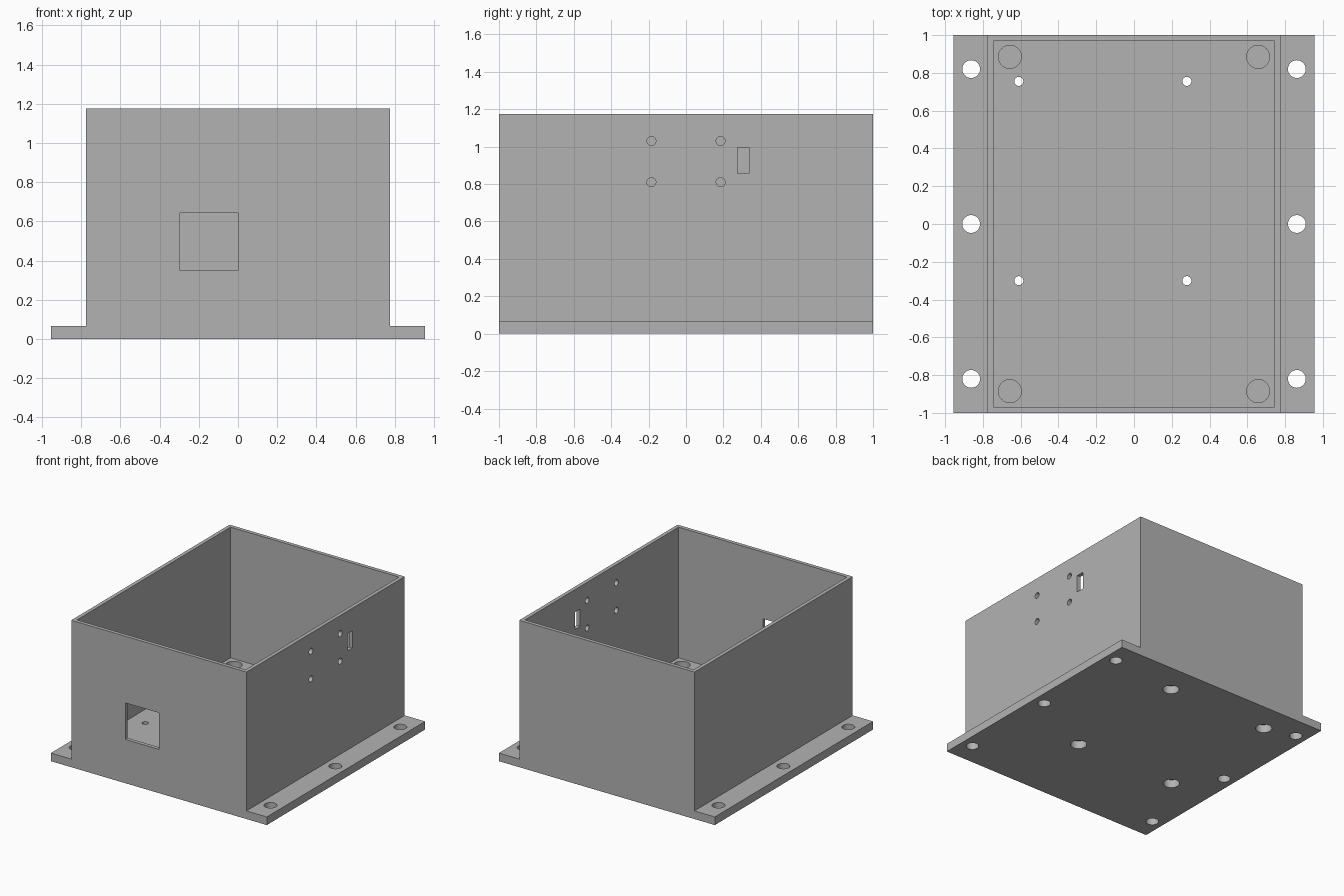
import bpy, bmesh
from mathutils import Matrix, Vector

old = bpy.data.objects.get("Cube")
if old:
    bpy.data.objects.remove(old, do_unlink=True)

grey = bpy.data.materials.new("plain grey")
grey.use_nodes = True
colour = (0.45, 0.45, 0.45, 1)
grey.diffuse_color = colour
grey.node_tree.nodes["Principled BSDF"].inputs["Base Color"].default_value = colour

# Main dimensions
HALF_X, HALF_Y, HEIGHT = 0.775, 1.0, 1.175
FLANGE_X, FLANGE_Z = 0.955, 0.065
WALL, FLOOR = 0.03, 0.13


def make_object(name, bm):
    bmesh.ops.recalc_face_normals(bm, faces=bm.faces)
    mesh = bpy.data.meshes.new(name)
    bm.to_mesh(mesh)
    bm.free()
    mesh.materials.append(grey)
    obj = bpy.data.objects.new(name, mesh)
    bpy.context.scene.collection.objects.link(obj)
    return obj


def box(name, low, high):
    low, high = Vector(low), Vector(high)
    bm = bmesh.new()
    bmesh.ops.create_cube(bm, size=1, matrix=Matrix.Translation((low + high) / 2)
                          @ Matrix.Diagonal((high - low).to_4d()))
    return make_object(name, bm)


def rod(name, start, end, radius):
    start, end = Vector(start), Vector(end)
    axis = end - start
    turn = axis.to_track_quat('Z', 'Y').to_matrix().to_4x4()
    bm = bmesh.new()
    bmesh.ops.create_cone(bm, cap_ends=True, segments=40, radius1=radius, radius2=radius,
                          depth=axis.length, matrix=Matrix.Translation((start + end) / 2) @ turn)
    return make_object(name, bm)


def cut(target, cutter):
    mod = target.modifiers.new("cut", 'BOOLEAN')
    mod.operation, mod.solver, mod.object = 'DIFFERENCE', 'EXACT', cutter
    bpy.context.view_layer.objects.active = target
    bpy.ops.object.modifier_apply(modifier=mod.name)
    bpy.data.objects.remove(cutter, do_unlink=True)


# Body with side flanges: one profile extruded front to back
half = [(FLANGE_X, 0), (FLANGE_X, FLANGE_Z), (HALF_X, FLANGE_Z), (HALF_X, HEIGHT)]
profile = half + [(-x, z) for x, z in reversed(half)]
bm = bmesh.new()
face = bm.faces.new([bm.verts.new((x, -HALF_Y, z)) for x, z in profile])
new = bmesh.ops.extrude_face_region(bm, geom=[face])["geom"]
bmesh.ops.translate(bm, vec=(0, 2 * HALF_Y, 0),
                    verts=[v for v in new if isinstance(v, bmesh.types.BMVert)])
body = make_object("enclosure_body", bm)

# Open interior
ix, iy = HALF_X - WALL, HALF_Y - WALL
cut(body, box("interior_cutter", (-ix, -iy, FLOOR), (ix, iy, HEIGHT + 0.2)))

# Flange mounting holes and corner pockets in the floor
for side in (-1, 1):
    for y in (-0.82, 0, 0.82):
        x = side * 0.862
        cut(body, rod("flange_hole_cutter", (x, y, -0.1), (x, y, 0.2), 0.047))
    for y in (-0.885, 0.885):
        x = side * 0.657
        cut(body, rod("pocket_cutter", (x, y, 0.065), (x, y, 0.3), 0.061))

# Floor screw holes, counterbored from below
for x in (-0.61, 0.28):
    for y in (-0.3, 0.755):
        cut(body, rod("screw_hole_cutter", (x, y, -0.1), (x, y, 0.3), 0.024))
        cut(body, rod("counterbore_cutter", (x, y, -0.1), (x, y, 0.065), 0.06))

# Front window
cut(body, box("window_cutter", (-0.297, -1.1, 0.35), (0, -0.9, 0.642)))

# Screw holes and slot in the left wall
for y in (-0.185, 0.185):
    for z in (0.81, 1.03):
        cut(body, rod("wall_hole_cutter", (0.7, y, z), (0.85, y, z), 0.024))
cut(body, box("slot_cutter", (0.7, 0.275, 0.857), (0.85, 0.338, 0.995)))

# Smooth hole walls, crisp edges
bpy.ops.object.select_all(action='DESELECT')
body.select_set(True)
bpy.context.view_layer.objects.active = body
bpy.ops.object.shade_smooth_by_angle()
